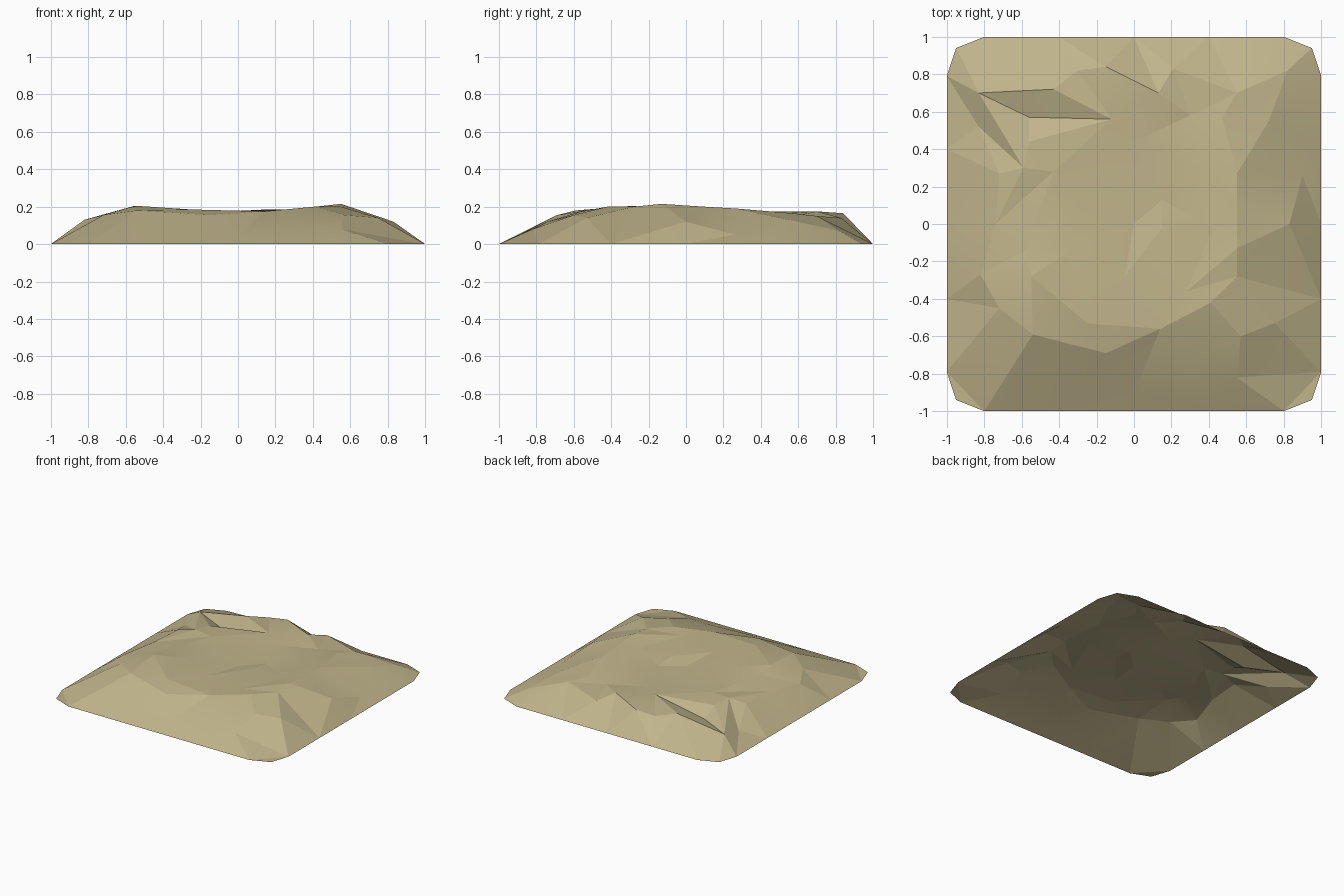
import bpy, math
from mathutils import Vector
from mathutils.geometry import delaunay_2d_cdt

# Rim: a square with clipped corners lying on the ground, mirrored from one quarter
quarter = [(0.0, 1.0), (0.4, 1.0), (0.8, 1.0), (0.95, 0.94), (1.0, 0.79), (1.0, 0.4), (1.0, 0.0)]
rim = {(sx * x + 0.0, sy * y + 0.0) for x, y in quarter for sx in (1, -1) for sy in (1, -1)}
rim = sorted(rim, key=lambda p: math.atan2(p[1], p[0]))

# Outer slopes of the mound: x, y, height
slopes = [
    (-0.54, -0.59, 0.18), (-0.15, -0.69, 0.155), (0.14, -0.56, 0.175),
    (0.0, -0.91, 0.04), (0.30, -0.74, 0.12), (0.55, -0.82, 0.08),
    (0.41, -0.42, 0.20), (0.57, -0.60, 0.155), (0.75, -0.53, 0.14),
    (0.83, 0.0, 0.12), (0.90, 0.26, 0.05), (0.72, 0.55, 0.13),
    (0.82, 0.82, 0.07), (0.55, 0.70, 0.15), (0.21, 0.83, 0.14),
    (-0.15, 0.84, 0.165), (-0.30, 0.82, 0.15), (-0.83, 0.70, 0.10),
    (-0.83, 0.52, 0.06), (-0.72, 0.27, 0.15), (-0.74, 0.0, 0.15),
    (-0.82, -0.27, 0.13), (-0.72, -0.45, 0.155),
]
# Uneven plateau with a shallow hollow and raised edges
plateau = [
    (-0.55, -0.28, 0.205), (-0.32, -0.13, 0.18), (-0.58, -0.14, 0.18),
    (-0.25, -0.53, 0.185), (-0.05, -0.28, 0.175), (0.0, 0.0, 0.155),
    (0.15, -0.02, 0.185), (0.41, 0.28, 0.18), (0.55, 0.27, 0.19),
    (0.55, 0.10, 0.20), (0.55, -0.13, 0.215), (0.42, -0.02, 0.18),
    (0.28, -0.36, 0.185), (0.55, -0.28, 0.20), (0.15, 0.13, 0.165),
    (-0.01, 0.19, 0.16), (-0.30, 0.15, 0.165), (-0.43, 0.28, 0.17),
    (-0.59, 0.30, 0.175), (-0.56, 0.44, 0.16), (-0.56, 0.57, 0.10),
    (-0.43, 0.72, 0.165), (-0.12, 0.56, 0.175), (-0.02, 0.43, 0.16),
    (0.13, 0.70, 0.175), (0.30, 0.58, 0.15), (0.47, 0.57, 0.165),
]

points = [Vector((x, y, 0)) for x, y in rim] + [Vector(p) for p in slopes + plateau]
loop = list(range(len(rim)))
edges = [(i, (i + 1) % len(rim)) for i in loop]
# Steep breaks along the gullies are kept as edges
def near(x, y):
    return min(range(len(points)), key=lambda i: (points[i].xy - Vector((x, y))).length)
for a, b in (((-0.83, 0.70), (-0.59, 0.30)), ((-0.56, 0.57), (-0.43, 0.72)),
             ((0.13, 0.70), (0.30, 0.58)), ((0.55, 0.10), (0.55, -0.13)),
             ((-0.82, -0.27), (-0.55, -0.28))):
    edges.append((near(*a), near(*b)))

flat, _, tris, origin, _, _ = delaunay_2d_cdt([p.xy for p in points], edges, [], 1, 1e-5)
verts = [(v.x, v.y, points[o[0]].z if o else 0.15) for v, o in zip(flat, origin)]

mesh = bpy.data.meshes.new("ground_mound")
mesh.from_pydata(verts, [], tris)
mesh.update()
mound = bpy.data.objects.new("ground_mound", mesh)
bpy.context.collection.objects.link(mound)

# Dry sand colour
sand = bpy.data.materials.new("sand")
sand.diffuse_color = (0.53, 0.46, 0.26, 1)
mesh.materials.append(sand)

# Soft shading over gentle bends, crisp facets elsewhere
bpy.context.view_layer.objects.active = mound
mound.select_set(True)
bpy.ops.object.shade_smooth_by_angle(angle=math.radians(8))
